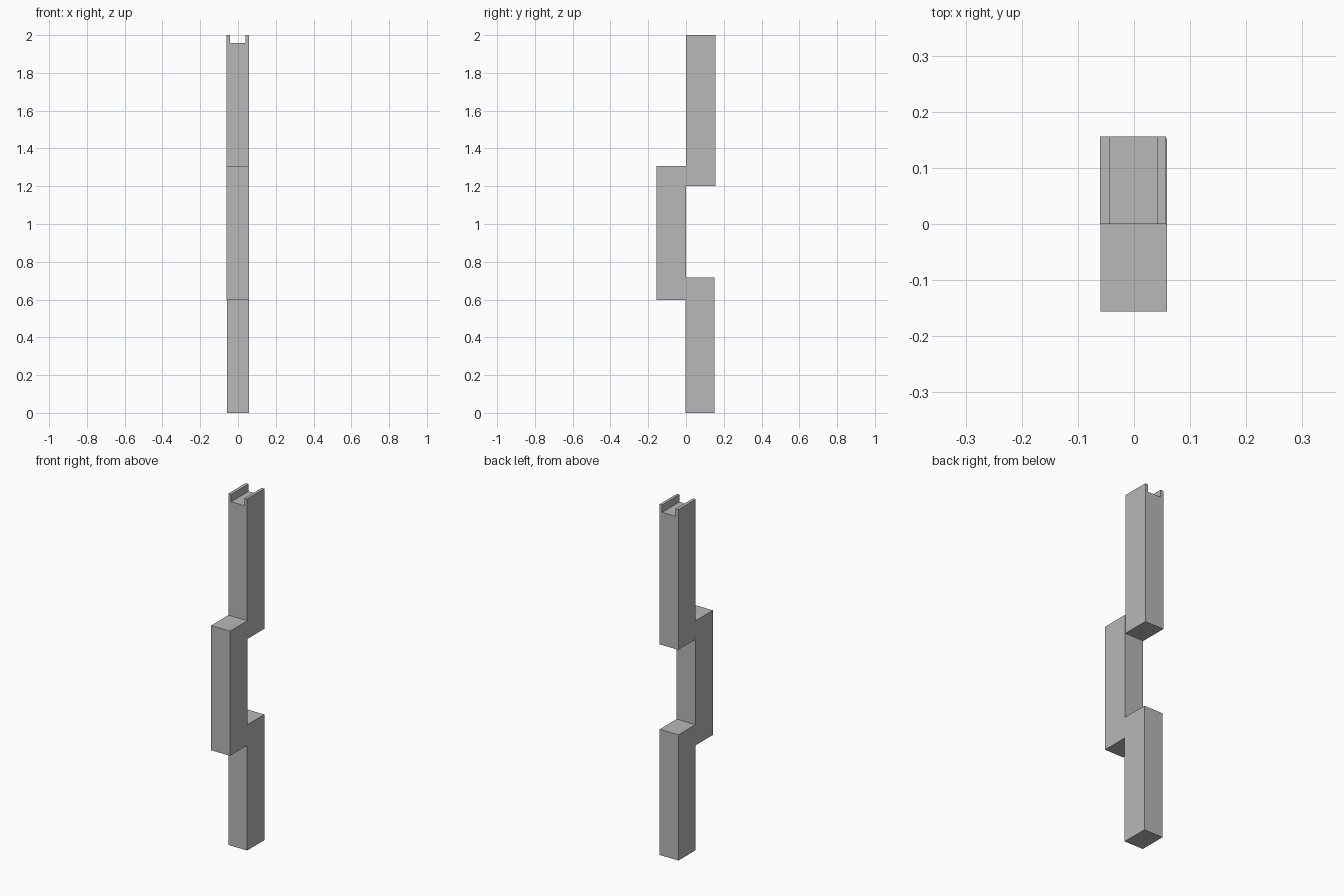
import bpy
import bmesh

if "Cube" in bpy.data.objects:
    bpy.data.objects.remove(bpy.data.objects["Cube"])

grey = bpy.data.materials.new("plain_grey")
grey.diffuse_color = (0.48, 0.48, 0.48, 1)
grey.use_nodes = True
grey.node_tree.nodes["Principled BSDF"].inputs["Base Color"].default_value = grey.diffuse_color


def prism(name, profile, y0, y1):
    """Extrude an (x, z) outline along y."""
    bm = bmesh.new()
    face = bm.faces.new([bm.verts.new((x, y0, z)) for x, z in profile])
    ext = bmesh.ops.extrude_face_region(bm, geom=[face])
    moved = [v for v in ext["geom"] if isinstance(v, bmesh.types.BMVert)]
    bmesh.ops.translate(bm, verts=moved, vec=(0, y1 - y0, 0))
    bmesh.ops.recalc_face_normals(bm, faces=bm.faces)
    mesh = bpy.data.meshes.new(name)
    bm.to_mesh(mesh)
    bm.free()
    mesh.materials.append(grey)
    obj = bpy.data.objects.new(name, mesh)
    bpy.context.collection.objects.link(obj)
    return obj


def rect(x0, x1, z0, z1):
    return [(x0, z0), (x1, z0), (x1, z1), (x0, z1)]


# Lower and middle posts, overlapping side by side
prism("lower_post", rect(-0.059, 0.059, 0, 0.716), -0.002, 0.152)
prism("middle_post", rect(-0.06, 0.059, 0.598, 1.308), -0.156, 0)

# Upper post with an open channel along its top
left, right, top, floor = -0.061, 0.057, 2.0, 1.958
prism("upper_post", [
    (left, 1.202), (right, 1.202), (right, top), (0.041, top),
    (0.041, floor), (-0.043, floor), (-0.043, top), (left, top),
], 0, 0.156)
